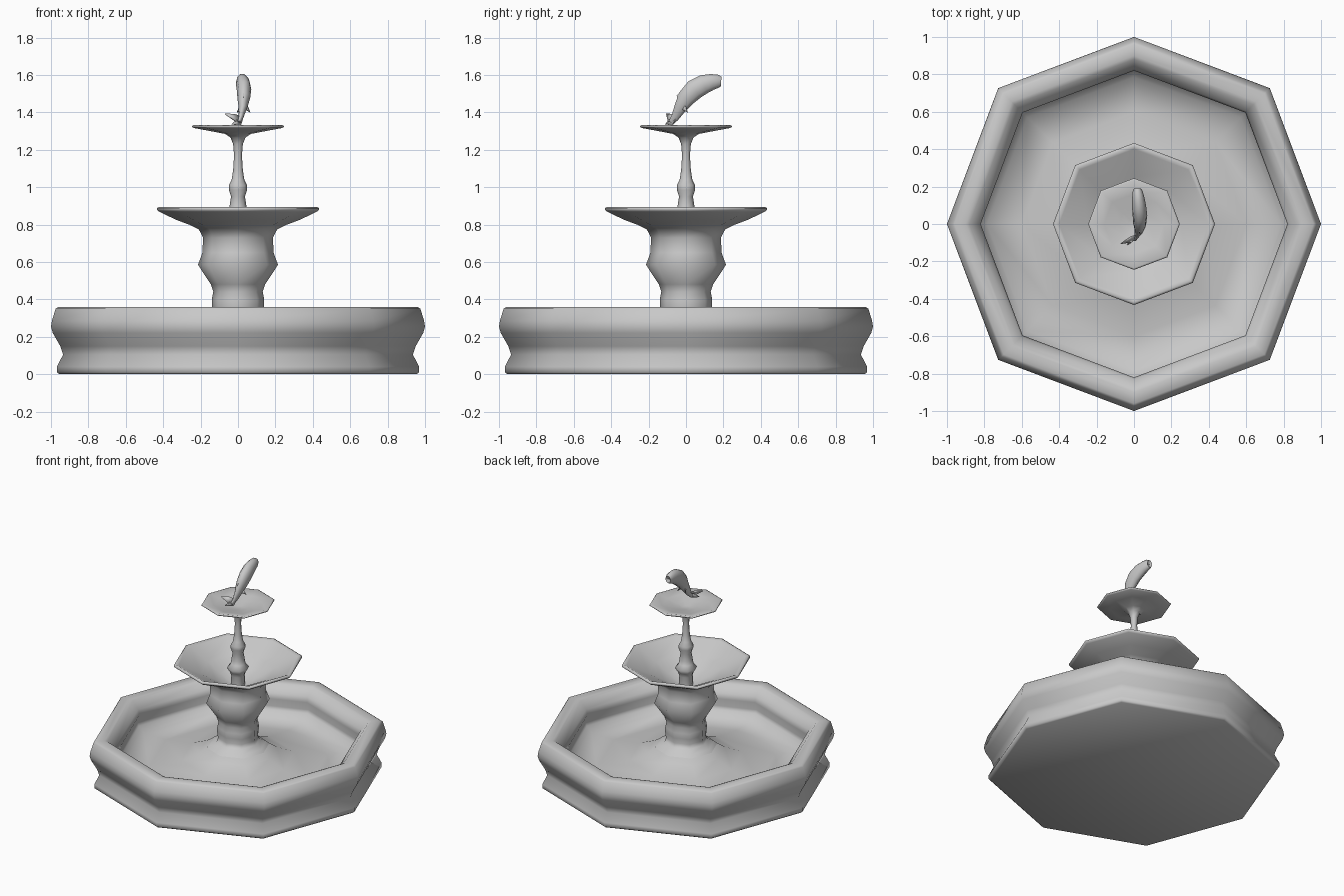
import bpy, bmesh, math
from mathutils import Vector

if "Cube" in bpy.data.objects:
    bpy.data.objects.remove(bpy.data.objects["Cube"], do_unlink=True)

stone = bpy.data.materials.new("grey_stone")
stone.use_nodes = True
GREY = (0.58, 0.58, 0.58, 1)
stone.diffuse_color = GREY
stone.node_tree.nodes["Principled BSDF"].inputs["Base Color"].default_value = GREY


def finish(name, bm, angle):
    bmesh.ops.recalc_face_normals(bm, faces=bm.faces)
    mesh = bpy.data.meshes.new(name)
    bm.to_mesh(mesh)
    bm.free()
    mesh.materials.append(stone)
    ob = bpy.data.objects.new(name, mesh)
    bpy.context.collection.objects.link(ob)
    bpy.ops.object.select_all(action='DESELECT')
    ob.select_set(True)
    bpy.context.view_layer.objects.active = ob
    bpy.ops.object.shade_smooth_by_angle(angle=math.radians(angle))
    return ob


def bridge(bm, rings):
    for a, b in zip(rings, rings[1:]):
        n = len(a)
        for i in range(n):
            bm.faces.new((a[i], a[(i + 1) % n], b[(i + 1) % n], b[i]))
    bm.faces.new(rings[0])
    bm.faces.new(rings[-1])


def octagon_lathe(name, profile, angle=85):
    """Turn (radius, height) points into an octagon with slightly long diagonals."""
    bm = bmesh.new()
    rings = []
    for r, z in profile:
        ring = []
        for i in range(8):
            a, k = i * math.pi / 4, r * (1.027 if i % 2 else 1)
            ring.append(bm.verts.new((k * math.cos(a), k * math.sin(a), z)))
        rings.append(ring)
    bridge(bm, rings)
    return finish(name, bm, angle)


# Large ground basin, from the underside over the rim, down the undercut wall to the domed floor
octagon_lathe("basin", [
    (.955, 0), (.968, .01), (.968, .04), (.935, .105), (.95, .15), (.99, .22),
    (1, .255), (.995, .285), (.975, .35), (.96, .36), (.9, .36), (.88, .352),
    (.83, .3), (.82, .26), (.835, .2), (.825, .175), (.8, .16), (.785, .135),
    (.6, .135), (.38, .17), (.26, .22), (.19, .265)])

# Pedestal carrying the middle bowl
octagon_lathe("pedestal_and_middle_bowl", [
    (.23, .235), (.19, .27), (.145, .29), (.135, .32), (.14, .36), (.14, .4),
    (.132, .44), (.145, .48), (.214, .585), (.19, .65), (.187, .73), (.21, .775),
    (.25, .795), (.33, .825), (.42, .868), (.433, .878), (.433, .888), (.42, .895),
    (.4, .885), (.25, .813), (.15, .755), (.06, .71)])

# Slender column carrying the top bowl
octagon_lathe("column_and_top_bowl", [
    (.05, .69), (.045, .78), (.055, .81), (.075, .84), (.05, .87), (.045, .9),
    (.037, .95), (.049, .985), (.049, 1.01), (.034, 1.04), (.026, 1.09),
    (.021, 1.17), (.026, 1.23), (.04, 1.265), (.07, 1.285), (.16, 1.302),
    (.235, 1.316), (.245, 1.322), (.245, 1.328), (.235, 1.332),
    (.16, 1.314), (.08, 1.3), (.03, 1.287)])

# Leaping fish: (centre x, y, z, half width, half height) from tail to lips
SPINE = [
    (.005, -.08, 1.345, .009, .016), (.015, -.06, 1.37, .013, .022),
    (.026, -.033, 1.42, .022, .034), (.031, .0, 1.475, .034, .05),
    (.032, .045, 1.522, .039, .057), (.027, .095, 1.55, .038, .054),
    (.023, .14, 1.563, .033, .045), (.02, .172, 1.566, .027, .037),
    (.018, .188, 1.565, .021, .027), (.018, .178, 1.565, .01, .014)]
bm = bmesh.new()
rings = []
for i, (x, y, z, w, h) in enumerate(SPINE):
    a, b = SPINE[max(i - 1, 0)], SPINE[min(i + 1, 8)]
    along = (Vector(b[:3]) - Vector(a[:3])).normalized()
    side = Vector((1, 0, 0))
    up = side.cross(along).normalized()
    rings.append([bm.verts.new(Vector((x, y, z))
                  + side * w * math.cos(t * math.pi / 5)
                  + up * h * math.sin(t * math.pi / 5)) for t in range(10)])
bridge(bm, rings)
finish("fish_body", bm, 60)


def fin(name, points, thickness=.006):
    bm = bmesh.new()
    bm.faces.new([bm.verts.new(p) for p in points])
    ob = finish(name, bm, 30)
    mod = ob.modifiers.new("thickness", 'SOLIDIFY')
    mod.thickness = thickness
    mod.offset = 0


# Forked tail, back fin and the pair of belly fins
fin("tail_upper_lobe", [(.02, -.055, 1.375), (-.02, -.07, 1.39), (-.07, -.105, 1.392), (-.01, -.095, 1.35)])
fin("tail_lower_lobe", [(.025, -.055, 1.365), (-.01, -.09, 1.36), (-.035, -.11, 1.335), (.015, -.075, 1.332)])
fin("back_fin", [(.03, -.015, 1.525), (.03, -.05, 1.49), (.03, -.045, 1.465), (.027, -.04, 1.445)])
for side in (-1, 1):
    fin("belly_fin", [(.03 + .018 * side, -.005, 1.44), (.03 + .034 * side, .008, 1.4),
                      (.03 + .012 * side, -.02, 1.415)])
